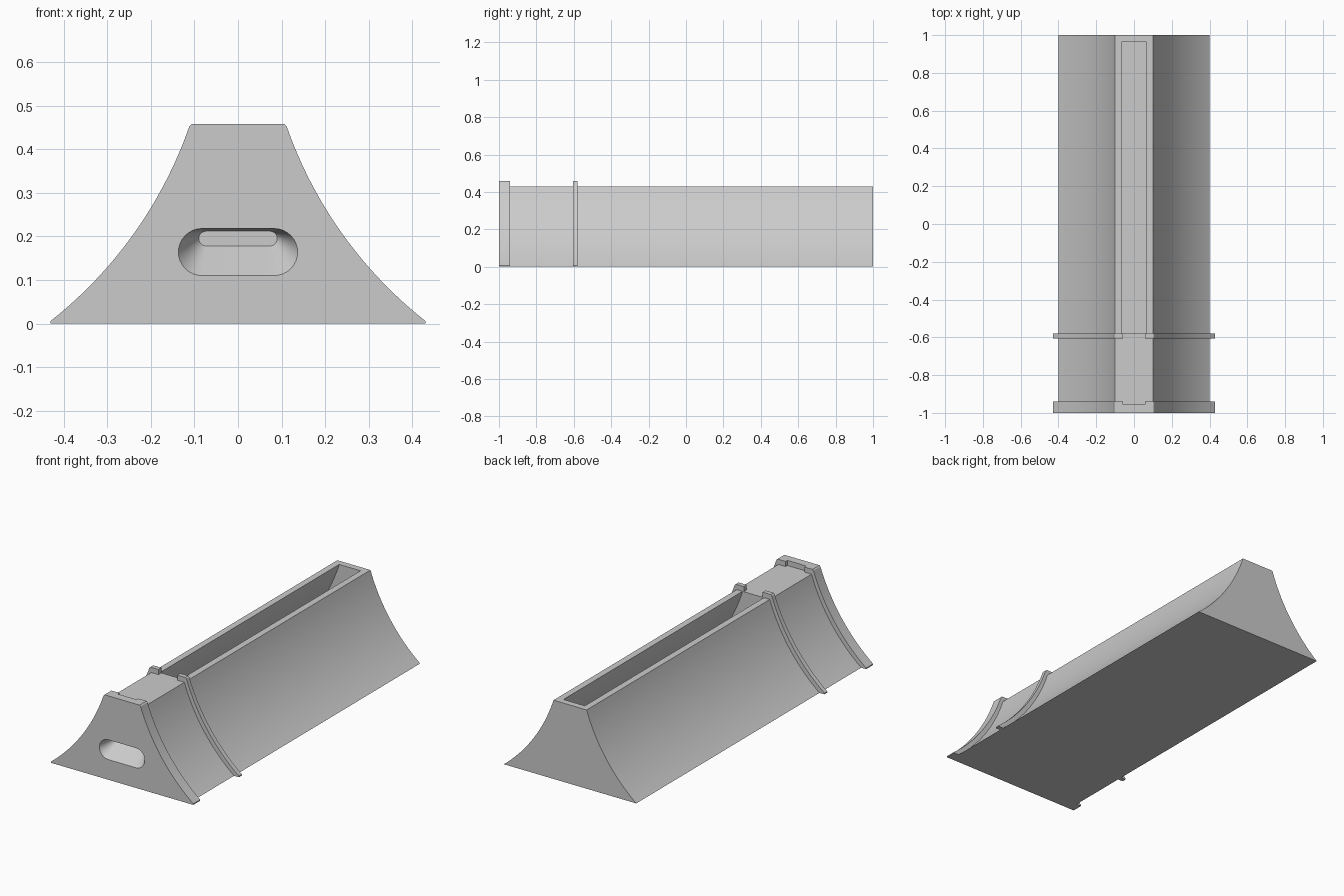
import bpy, bmesh, math
from mathutils import Vector

if "Cube" in bpy.data.objects:
    bpy.data.objects.remove(bpy.data.objects["Cube"])

gray = bpy.data.materials.new("plain gray")
gray.diffuse_color = (0.6, 0.6, 0.6, 1)
gray.use_nodes = True
gray.node_tree.nodes["Principled BSDF"].inputs["Base Color"].default_value = gray.diffuse_color


def arc(p, q, sag, n=24):
    """Circular arc from p to q, bowed inward (towards x = 0) by sag."""
    p, q = Vector(p), Vector(q)
    d = q - p
    c = d.length
    r = c * c / (8 * sag) + sag / 2
    out = Vector((d.y, -d.x)).normalized()
    centre = (p + q) / 2 + out * (r - sag)
    half = math.asin(c / (2 * r))
    pts = []
    for i in range(n + 1):
        a = half * (2 * i / n - 1)
        pts.append(tuple(centre - out * (r * math.cos(a)) + d.normalized() * (r * math.sin(a))))
    return pts


def loft(name, rings):
    """Closed solid through rings of 3D points."""
    bm = bmesh.new()
    vs = [[bm.verts.new(p) for p in ring] for ring in rings]
    n = len(vs[0])
    for a, b in zip(vs, vs[1:]):
        for i in range(n):
            bm.faces.new((a[i], a[(i + 1) % n], b[(i + 1) % n], b[i]))
    bm.faces.new(vs[0])
    bm.faces.new(vs[-1])
    bmesh.ops.recalc_face_normals(bm, faces=bm.faces)
    me = bpy.data.meshes.new(name)
    bm.to_mesh(me)
    bm.free()
    me.materials.append(gray)
    ob = bpy.data.objects.new(name, me)
    bpy.context.collection.objects.link(ob)
    return ob


def extrude(name, profile, y0, y1):
    return loft(name, [[(x, y, z) for x, z in profile] for y in (y0, y1)])


def both(half):
    """Mirror a right-hand half outline into a closed one."""
    return half + [(-x, z) for x, z in reversed(half)]


def activate(ob):
    bpy.ops.object.select_all(action='DESELECT')
    ob.select_set(True)
    bpy.context.view_layer.objects.active = ob


def cut(ob, cutter):
    m = ob.modifiers.new("cut", 'BOOLEAN')
    m.operation, m.solver, m.object = 'DIFFERENCE', 'EXACT', cutter
    activate(ob)
    bpy.ops.object.modifier_apply(modifier=m.name)


body_side = arc((0.40, 0), (0.10, 0.43), 0.038)
rim_side = [(0.43, 0), *arc((0.43, 0.006), (0.112, 0.452), 0.039), (0.106, 0.458)]
pocket_side = arc((0.325, 0.03), (0.063, 0.435), 0.034)

# Main trough and front plate
trough = extrude("trough", both(body_side), -0.94, 1.0)
end_plate = extrude("end_plate", both(rim_side), -1.0, -0.94)

# Raised bands on either side, open across the top
band_outline = body_side + [(0.057, 0.43), (0.057, 0.458)] + rim_side[::-1]
bands = [extrude("band_right", band_outline, -0.605, -0.58),
         extrude("band_left", [(-x, z) for x, z in band_outline], -0.605, -0.58)]

# Hollow inside of the trough
pocket = extrude("pocket_cutter", both(pocket_side + [(0.063, 0.5)]), -0.58, 0.965)
cut(trough, pocket)

# Notch in the top of the front plate
notch = extrude("notch_cutter", [(-0.057, 0.43), (0.057, 0.43), (0.057, 0.5), (-0.057, 0.5)],
                -0.955, -0.9)
cut(end_plate, notch)


# Tapered finger recess in the front
def stadium(t):
    s, r, zc = 0.083 - 0.010 * t, 0.054 - 0.037 * t, 0.164 + 0.031 * t
    ring = []
    for side, start in ((1, -90), (-1, 90)):
        for i in range(17):
            a = math.radians(start + 180 * i / 16)
            ring.append((side * s + r * math.cos(a), -1 + 0.08 * t, zc + r * math.sin(a)))
    return ring


recess = loft("recess_cutter", [stadium(-0.1), stadium(1)])
cut(end_plate, recess)
cut(trough, recess)

for c in (pocket, notch, recess):
    bpy.data.objects.remove(c)
for ob in (trough, end_plate, *bands):
    activate(ob)
    bpy.ops.object.shade_smooth_by_angle(angle=math.radians(25))
